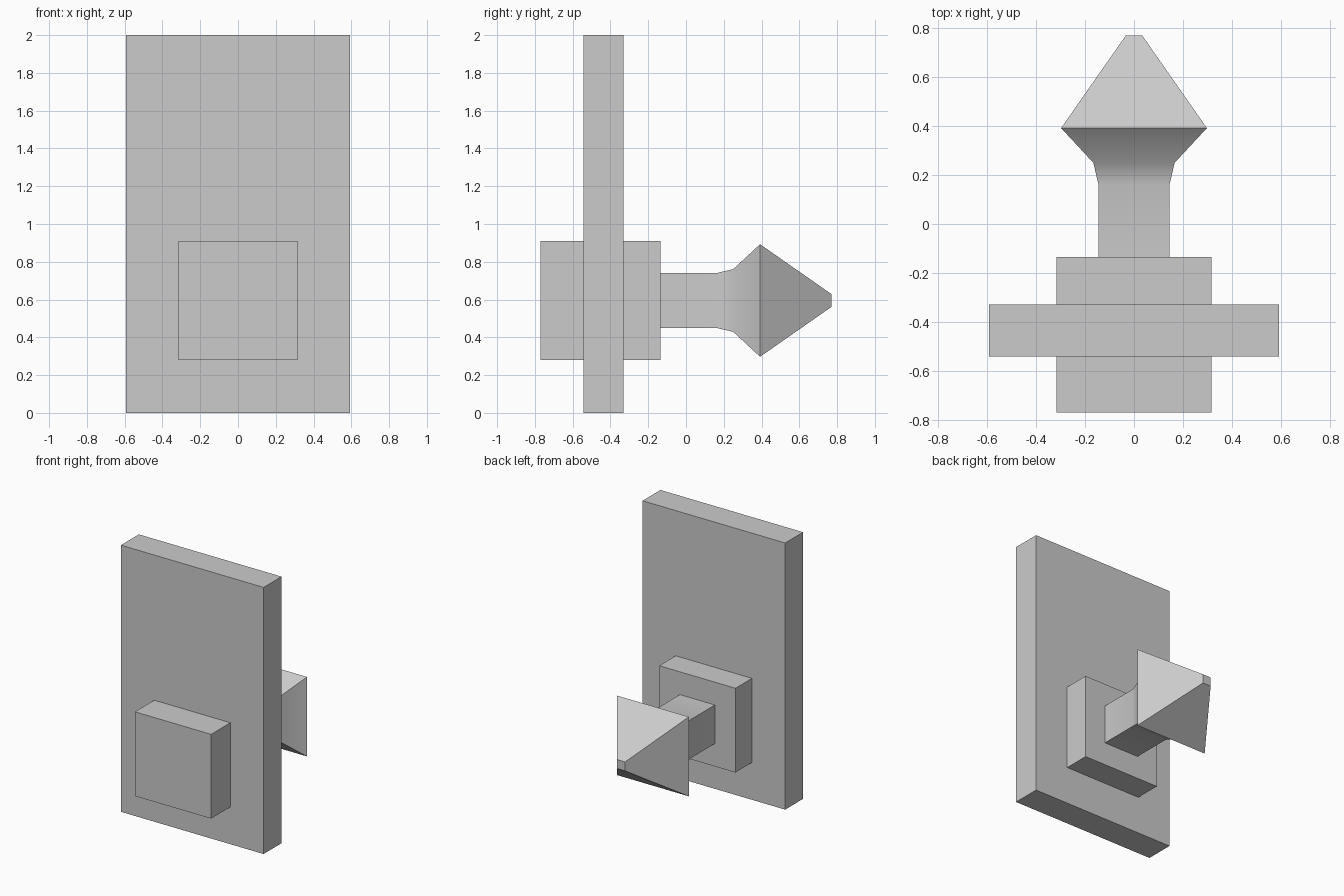
import bpy
import bmesh
import math

if "Cube" in bpy.data.objects:
    bpy.data.objects.remove(bpy.data.objects["Cube"], do_unlink=True)

# Single grey colour
GREY = (0.6, 0.6, 0.6, 1)
grey = bpy.data.materials.new("plain grey")
grey.use_nodes = True
grey.diffuse_color = GREY
grey.node_tree.nodes["Principled BSDF"].inputs["Base Color"].default_value = GREY

MOUNT_Z = 0.595  # height of the block and spike axis


def square_loft(name, profile, half_x=None, centre_z=MOUNT_Z, half_z=None):
    """Loft rectangular rings along y; profile holds (y, half width) pairs."""
    bm = bmesh.new()
    rings = []
    for y, half in profile:
        hx, hz = half_x or half, half_z or half
        rings.append([bm.verts.new((sx * hx, y, centre_z + sz * hz))
                      for sx, sz in ((-1, -1), (1, -1), (1, 1), (-1, 1))])
    for a, b in zip(rings, rings[1:]):
        for i in range(4):
            j = (i + 1) % 4
            bm.faces.new((a[i], a[j], b[j], b[i]))
    bm.faces.new(rings[0])
    bm.faces.new(rings[-1])
    bmesh.ops.recalc_face_normals(bm, faces=bm.faces)
    mesh = bpy.data.meshes.new(name)
    bm.to_mesh(mesh)
    bm.free()
    mesh.materials.append(grey)
    obj = bpy.data.objects.new(name, mesh)
    bpy.context.collection.objects.link(obj)
    return obj


# Upright slab
square_loft("slab", [(-0.542, 0), (-0.33, 0)], half_x=0.592, centre_z=1, half_z=1)

# Square blocks on either face
square_loft("front_block", [(-0.77, 0.316), (-0.542, 0.316)])
square_loft("back_block", [(-0.33, 0.316), (-0.135, 0.316)])

# Square shaft flaring into a blunt pyramid head
spike = square_loft("spike", [(-0.135, 0.145), (0.16, 0.145), (0.25, 0.166),
                              (0.392, 0.298), (0.77, 0.034)])
bpy.ops.object.select_all(action="DESELECT")
spike.select_set(True)
bpy.context.view_layer.objects.active = spike
bpy.ops.object.shade_smooth_by_angle(angle=math.radians(40))
